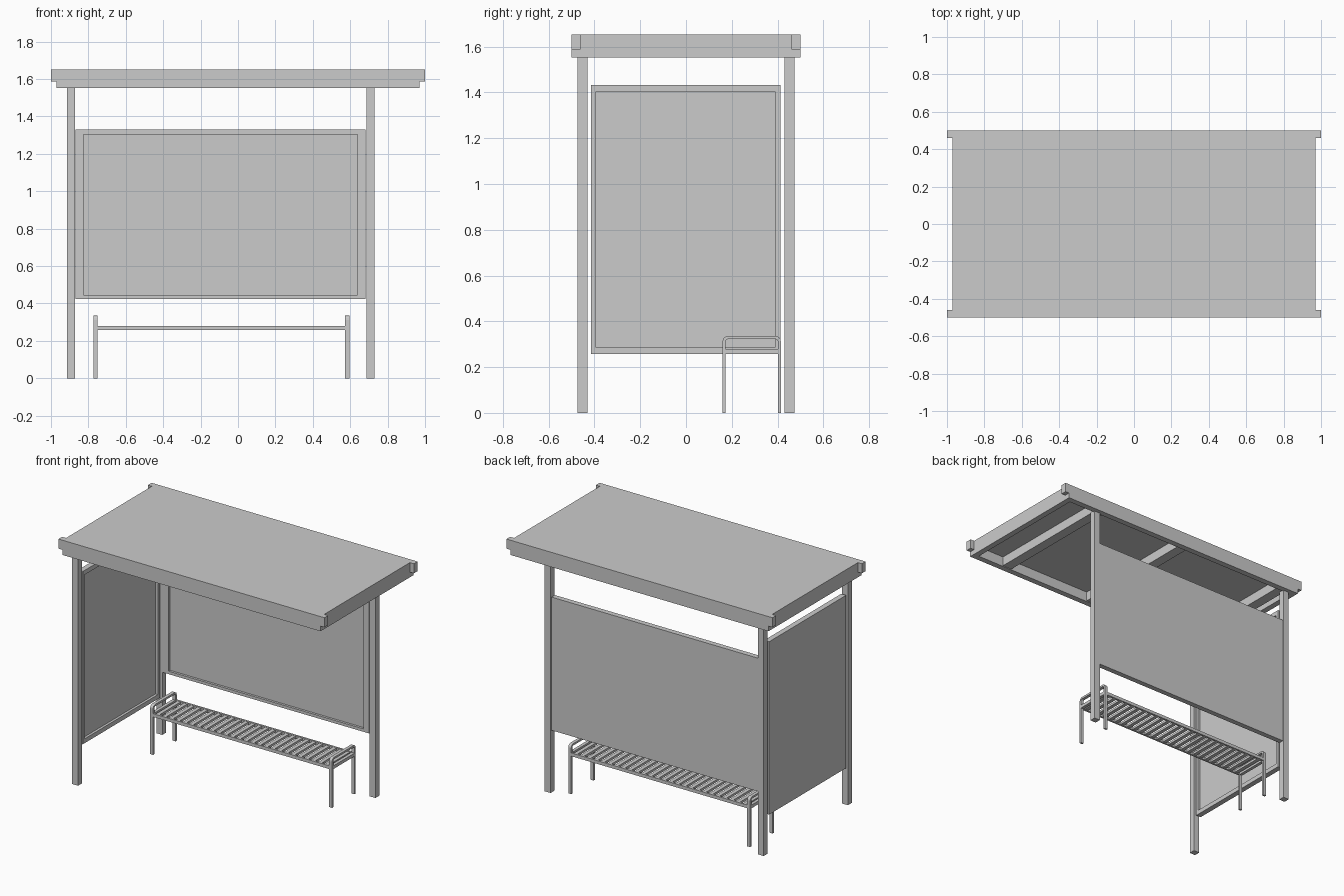
import bpy, bmesh, math
from mathutils import Matrix, Vector

if "Cube" in bpy.data.objects:
    bpy.data.objects.remove(bpy.data.objects["Cube"])


def add_box(bm, x0, x1, y0, y1, z0, z1):
    centre = Vector(((x0 + x1) / 2, (y0 + y1) / 2, (z0 + z1) / 2))
    size = (x1 - x0, y1 - y0, z1 - z0)
    bmesh.ops.create_cube(bm, size=1, matrix=Matrix.Translation(centre) @ Matrix.Diagonal((*size, 1)))


def add_prism(bm, pts, offset):
    face = bm.faces.new([bm.verts.new(p) for p in pts])
    out = bmesh.ops.extrude_face_region(bm, geom=[face])
    verts = [v for v in out["geom"] if isinstance(v, bmesh.types.BMVert)]
    bmesh.ops.translate(bm, verts=verts, vec=offset)


def finish(name, bm):
    bmesh.ops.recalc_face_normals(bm, faces=bm.faces)
    mesh = bpy.data.meshes.new(name)
    bm.to_mesh(mesh)
    bm.free()
    ob = bpy.data.objects.new(name, mesh)
    bpy.context.collection.objects.link(ob)
    return ob


def boxes(name, items):
    bm = bmesh.new()
    for b in items:
        add_box(bm, *b)
    return finish(name, bm)


TOP, LOW = 1.652, 1.552

# Notched long fascias, front and back
for name, y in (("front_fascia", -0.5), ("back_fascia", 0.46)):
    bm = bmesh.new()
    prof = [(-1, TOP), (1, TOP), (1, 1.587), (0.97, 1.587), (0.97, LOW),
            (-0.97, LOW), (-0.97, 1.587), (-1, 1.587)]
    add_prism(bm, [(x, y, z) for x, z in prof], (0, 0.04, 0))
    finish(name, bm)

# Short fascias, roof panel and cross beams
boxes("side_fascias", [(s * 0.95 - 0.02, s * 0.95 + 0.02, -0.46, 0.46, LOW, TOP) for s in (-1, 1)])
boxes("roof_panel", [(-0.93, 0.93, -0.46, 0.46, 1.622, TOP)])
boxes("roof_beams", [(x - 0.035, x + 0.035, -0.46, 0.46, 1.557, 1.622) for x in (-0.86, -0.02, 0.69)])

# Three posts
for name, x, y in (("front_left_post", -0.893, -0.452), ("back_left_post", -0.893, 0.452),
                   ("back_right_post", 0.709, 0.452)):
    boxes(name, [(x - 0.022, x + 0.022, y - 0.021, y + 0.021, 0, 1.56)])

# Back panel: flush outside, framed towards the inside
x0, x1, z0, z1 = -0.87, 0.682, 0.425, 1.33
boxes("back_panel", [(x0, x1, 0.448, 0.468, z0, z1)])
boxes("back_panel_frame", [
    (x0, x0 + 0.045, 0.432, 0.448, z0, z1), (x1 - 0.042, x1, 0.432, 0.448, z0, z1),
    (x0 + 0.045, x1 - 0.042, 0.432, 0.448, z0, z0 + 0.02),
    (x0 + 0.045, x1 - 0.042, 0.432, 0.448, z1 - 0.027, z1)])

# Side panel on the left
y0, y1, z0, z1 = -0.415, 0.412, 0.258, 1.432
boxes("side_panel", [(-0.913, -0.893, y0, y1, z0, z1)])
boxes("side_panel_frame", [
    (-0.893, -0.876, y0, y0 + 0.02, z0, z1), (-0.893, -0.876, y1 - 0.022, y1, z0, z1),
    (-0.893, -0.876, y0 + 0.02, y1 - 0.022, z0, z0 + 0.03),
    (-0.893, -0.876, y0 + 0.02, y1 - 0.022, z1 - 0.03, z1)])


# Bench ends: flat bar bent into legs and armrest
def arch(a, b, top, r):
    pts = [(a, 0)]
    for cy, start in ((a + r, 180), (b - r, 90)):
        for i in range(5):
            t = math.radians(start - i * 22.5)
            pts.append((cy + r * math.cos(t), top - r + r * math.sin(t)))
    return pts + [(b, 0)]


Y0, Y1, T = 0.16, 0.414, 0.013
for name, x in (("bench_left_end", -0.772), ("bench_right_end", 0.573)):
    bm = bmesh.new()
    prof = arch(Y0, Y1, 0.335, 0.022) + arch(Y0 + T, Y1 - T, 0.335 - T, 0.01)[::-1]
    add_prism(bm, [(x, y, z) for y, z in prof], (0.022, 0, 0))
    add_box(bm, x, x + 0.022, Y0 + T, Y1 - T, 0.258, 0.28)
    finish(name, bm)

# Bench rails and slats
boxes("bench_rails", [(-0.75, 0.573, y, y + T, 0.258, 0.28) for y in (Y0, Y1 - T)])
N = 26
pitch = 1.323 / N
slats = []
for i in range(N):
    c = -0.75 + (i + 0.5) * pitch
    slats.append((c - 0.013, c + 0.013, Y0 + T, Y1 - T, 0.262, 0.278))
boxes("bench_slats", slats)
